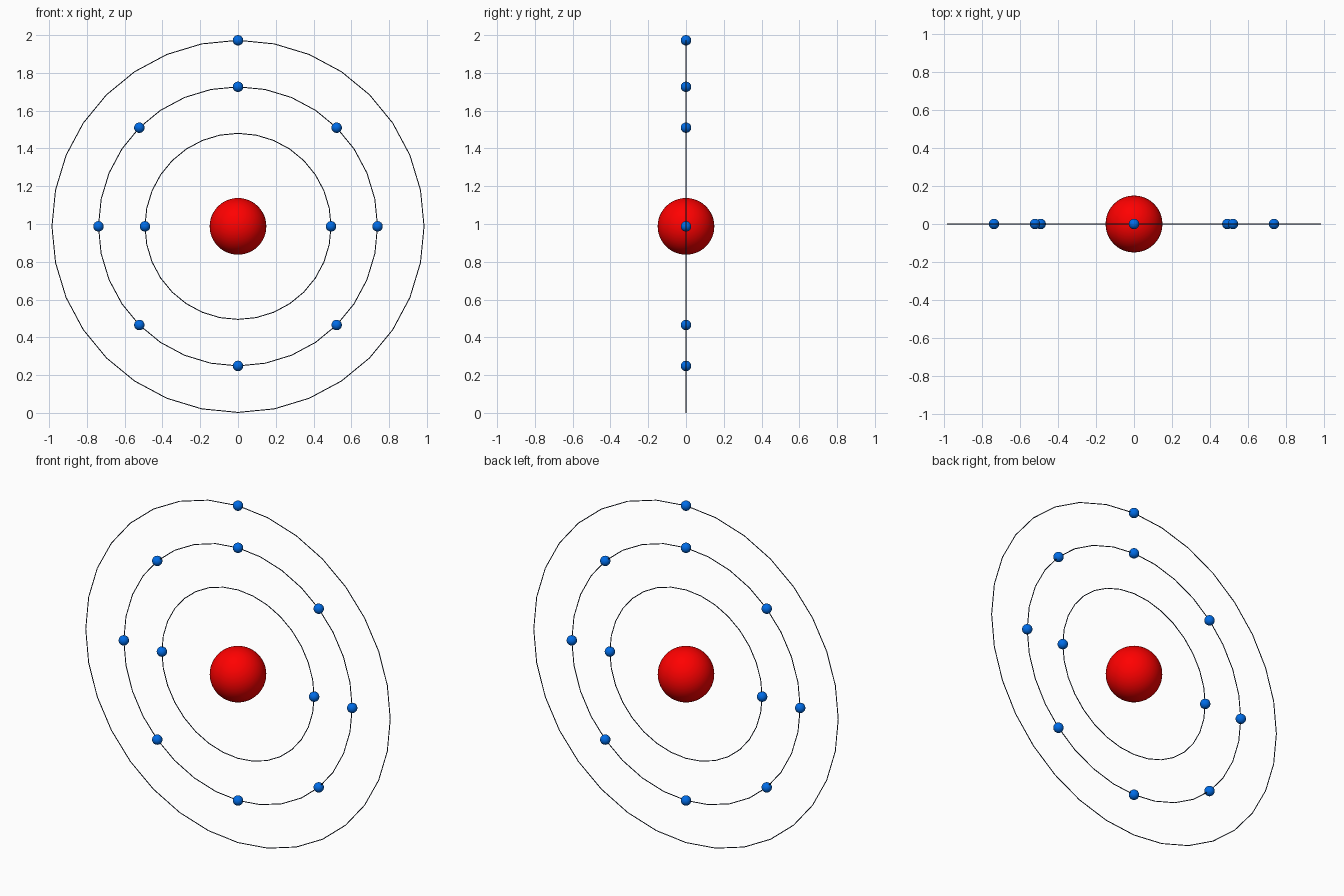
import bpy
from math import sin, cos, pi

if "Cube" in bpy.data.objects:
    bpy.data.objects.remove(bpy.data.objects["Cube"])

S = 0.985              # outer orbit radius
WIRE = 0.0025          # orbit thickness (radius)
ELECTRON = 2 - 2 * S - WIRE
CZ = S + WIRE          # height of the centre


def material(name, rgb):
    m = bpy.data.materials.new(name)
    m.diffuse_color = (*rgb, 1)
    m.use_nodes = True
    m.node_tree.nodes["Principled BSDF"].inputs["Base Color"].default_value = m.diffuse_color
    return m


red = material("red", (1.0, 0.0, 0.0))
blue = material("blue", (0.0, 0.15, 0.8))
dark = material("dark", (0.02, 0.03, 0.06))


def ball(name, x, z, radius, mat, segments, rings):
    bpy.ops.mesh.primitive_uv_sphere_add(segments=segments, ring_count=rings,
                                         radius=radius, location=(x, 0, z))
    ob = bpy.context.object
    ob.name = name
    ob.data.materials.append(mat)
    bpy.ops.object.shade_smooth()


def shell(name, radius, electrons, start):
    # thin orbit ring, standing upright in the x-z plane
    bpy.ops.mesh.primitive_torus_add(major_segments=32, minor_segments=8,
                                     major_radius=radius, minor_radius=WIRE,
                                     location=(0, 0, CZ), rotation=(pi / 2, 0, 0))
    ring = bpy.context.object
    ring.name = name + "_orbit"
    ring.data.materials.append(dark)
    bpy.ops.object.shade_smooth()
    # electrons spaced evenly on the ring
    for i in range(electrons):
        a = start + 2 * pi * i / electrons
        ball(f"{name}_electron_{i + 1}", radius * cos(a), CZ + radius * sin(a),
             ELECTRON, blue, 32, 16)


# nucleus
ball("nucleus", 0, CZ, 0.15, red, 48, 24)

# electron shells: 2, 8, 1
shell("inner", 0.5 * S, 2, 0)
shell("middle", 0.75 * S, 8, 0)
shell("outer", S, 1, pi / 2)
